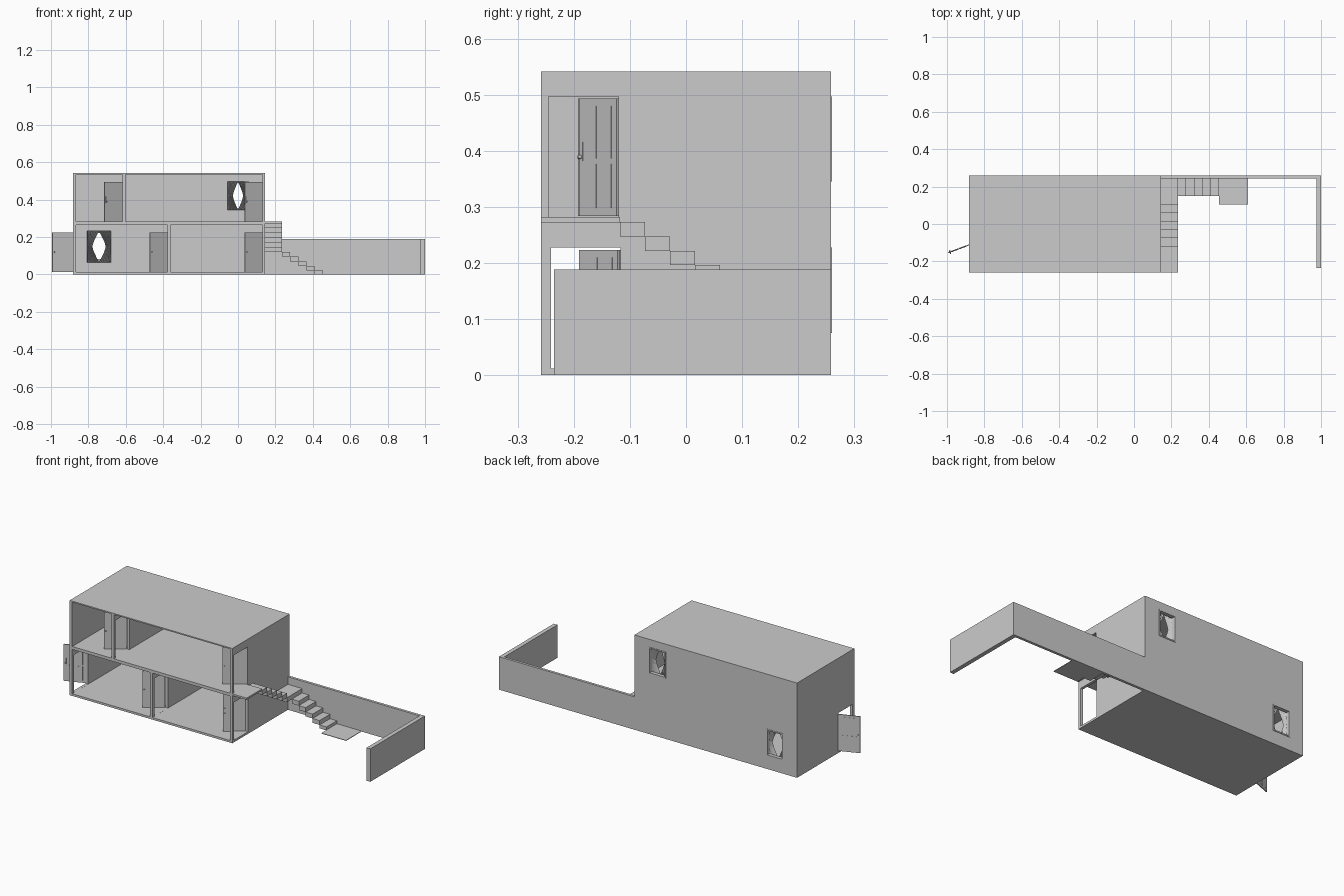
import bpy, bmesh, math
from mathutils import Matrix, Vector

if "Cube" in bpy.data.objects:
    bpy.data.objects.remove(bpy.data.objects["Cube"])


def add_box(bm, x0, x1, y0, y1, z0, z1):
    m = Matrix.Translation(((x0 + x1) / 2, (y0 + y1) / 2, (z0 + z1) / 2))
    bmesh.ops.create_cube(bm, size=1, matrix=m @ Matrix.Diagonal((x1 - x0, y1 - y0, z1 - z0, 1)))


def finish(bm, name):
    me = bpy.data.meshes.new(name)
    bm.to_mesh(me)
    bm.free()
    ob = bpy.data.objects.new(name, me)
    bpy.context.collection.objects.link(ob)
    return ob


def boxes(name, *dims):
    bm = bmesh.new()
    for d in dims:
        add_box(bm, *d)
    return finish(bm, name)


def carve(ob, *dims):
    """Cut boxes out of an object and remove the cutters."""
    bpy.context.view_layer.objects.active = ob
    for d in dims:
        cut = boxes("cutter", d)
        cut.hide_render = True
        mod = ob.modifiers.new("cut", 'BOOLEAN')
        mod.operation, mod.solver, mod.object = 'DIFFERENCE', 'EXACT', cut
        bpy.ops.object.modifier_apply(modifier=mod.name)
        bpy.data.objects.remove(cut)


# Storeys: solid blocks with rooms, doorways and windows carved out
lower = boxes("lower_storey", (-.882, .145, -.258, .258, 0, .271))
carve(lower,
      (-.866, -.376, -.3, .243, .012, .265),
      (-.360, .130, -.3, .243, .012, .265),
      (-.95, .2, -.241, -.117, .0121, .228),
      (-.797, -.689, .2, .3, .075, .228))
upper = boxes("upper_storey", (-.882, .145, -.258, .258, .271, .541))
carve(upper,
      (-.866, -.618, -.3, .243, .282, .534),
      (-.602, .130, -.3, .243, .282, .534),
      (-.7, .2, -.245, -.120, .2821, .497),
      (-.054, .054, .2, .3, .345, .497))


# Doors: leaf along local x, raised panels and knobs on both faces
def door(name, hinge, direction, z0):
    w, h, t = .118, .209, .0025
    bm = bmesh.new()
    add_box(bm, 0, w, -t, t, 0, h)
    for x in (.016, .062):
        for a, b in ((.014, .092), (.102, .196)):
            add_box(bm, x, x + .036, -t - .001, t + .001, a, b)
    add_box(bm, w - .014, w - .006, -t - .0015, t + .0015, .098, .132)
    for s in (-1, 1):
        bmesh.ops.create_uvsphere(bm, u_segments=10, v_segments=6, radius=.0035,
                                  matrix=Matrix.Translation((w - .01, s * .007, .105)))
    ob = finish(bm, name)
    ob.location = (*hinge, z0)
    ob.rotation_euler.z = math.atan2(direction[1], direction[0])


door("side_door_lower", (.132, -.12), (-.095, -.068), .014)
door("inner_door_lower", (-.376, -.12), (-.095, -.068), .014)
door("back_exit_door", (-.882, -.112), (-.112, -.042), .014)
door("side_door_upper", (.132, -.122), (-.097, -.067), .284)
door("inner_door_upper", (-.618, -.122), (-.095, -.068), .284)


# Windows: frame in the opening
def window_frame(name, cx, z0, z1, hw=.054, b=.007):
    y0, y1 = .240, .2605
    boxes(name,
          (cx - hw, cx - hw + b, y0, y1, z0, z1),
          (cx + hw - b, cx + hw, y0, y1, z0, z1),
          (cx - hw + b, cx + hw - b, y0, y1, z1 - b, z1),
          (cx - hw + b, cx + hw - b, y0, y1, z0, z0 + b))


# Curtains: pleated sheets drawn aside at mid height
def curtains(name, cx, z0, z1, hw, gap):
    bm = bmesh.new()
    cols, rows = 14, 6
    for s in (-1, 1):
        grid = []
        for j in range(rows + 1):
            v = j / rows
            inner = gap * min(1, 1.15 * (1 - abs(2 * v - 1)))
            grid.append([bm.verts.new((cx + s * (inner + (hw - inner) * i / cols),
                                       .233 + (.004 if i % 2 else -.004),
                                       z0 + (z1 - z0) * v)) for i in range(cols + 1)])
        for j in range(rows):
            for i in range(cols):
                bm.faces.new((grid[j][i], grid[j][i + 1], grid[j + 1][i + 1], grid[j + 1][i]))
    # curtain rail
    add_box(bm, cx - hw, cx + hw, .227, .240, z1 - .002, z1 + .003)
    bmesh.ops.recalc_face_normals(bm, faces=bm.faces)
    finish(bm, name)


window_frame("window_frame_lower", -.743, .075, .228)
window_frame("window_frame_upper", 0, .345, .497)
curtains("curtains_lower", -.743, .064, .233, .063, .036)
curtains("curtains_upper", 0, .345, .496, .056, .028)

# Stairs: top landing, first flight, corner landing, second flight, ground pad
boxes("top_landing", (.145, .235, -.258, -.118, .272, .282))
rise, run = .0256, .0447
for k in range(6):
    y, z = -.118 + run * k, .273 - rise * k
    boxes(f"upper_step_{k + 1}", (.145, .235, y, y + run, z - rise, z))
boxes("corner_landing", (.145, .235, .150, .243, .120, .145))
for k in range(5):
    x, z = .235 + .0438 * k, .120 - .025 * k
    boxes(f"lower_step_{k + 1}", (x, x + .0438, .150, .243, max(0, z - .025), z))
boxes("ground_pad", (.454, .610, .103, .243, 0, .003))

# Yard wall: L-shaped in plan
bm = bmesh.new()
plan = [(.145, .243), (.976, .243), (.976, -.235), (1, -.235), (1, .258), (.145, .258)]
f = bm.faces.new([bm.verts.new((x, y, 0)) for x, y in plan])
top = bmesh.ops.extrude_face_region(bm, geom=[f])["geom"]
bmesh.ops.translate(bm, vec=Vector((0, 0, .188)),
                    verts=[g for g in top if isinstance(g, bmesh.types.BMVert)])
bmesh.ops.recalc_face_normals(bm, faces=bm.faces)
finish(bm, "yard_wall")
